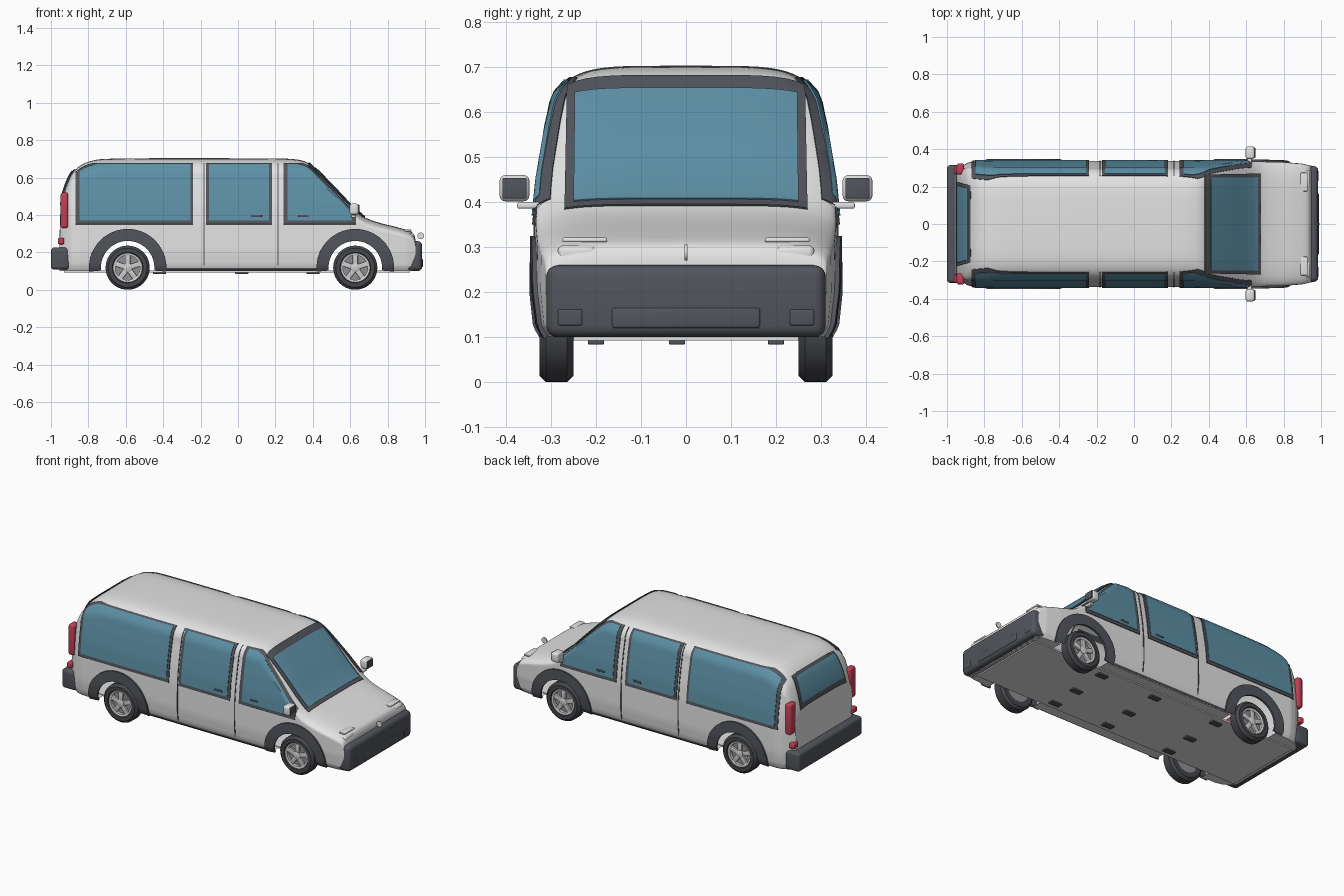
import bpy, bmesh, math
from mathutils import Vector

if "Cube" in bpy.data.objects:
    bpy.data.objects.remove(bpy.data.objects["Cube"])


def material(name, r, g, b):
    m = bpy.data.materials.new(name)
    m.use_nodes = True
    m.diffuse_color = (r, g, b, 1)
    m.node_tree.nodes["Principled BSDF"].inputs["Base Color"].default_value = (r, g, b, 1)
    return m


PAINT = material("silver paint", .77, .77, .77)
GLASS = material("blue glass", .11, .28, .38)
TRIM = material("dark trim", .083, .09, .105)
RUBBER = material("tyre rubber", .06, .063, .07)
ALLOY = material("wheel alloy", .62, .62, .62)
RIM = material("wheel shadow grey", .28, .28, .29)
RED = material("red lamp", .55, .05, .09)


def finish(ob, angle=35):
    """Apply modifiers, then smooth with sharp edges kept."""
    bpy.ops.object.select_all(action='DESELECT')
    ob.select_set(True)
    bpy.context.view_layer.objects.active = ob
    for m in list(ob.modifiers):
        bpy.ops.object.modifier_apply(modifier=m.name)
    bpy.ops.object.shade_smooth_by_angle(angle=math.radians(angle))
    return ob


def make(name, bm, mat):
    bmesh.ops.recalc_face_normals(bm, faces=bm.faces)
    me = bpy.data.meshes.new(name)
    bm.to_mesh(me)
    bm.free()
    me.materials.append(mat)
    ob = bpy.data.objects.new(name, me)
    bpy.context.collection.objects.link(ob)
    return ob


def grid_mesh(rows):
    bm = bmesh.new()
    vs = [[bm.verts.new(p) for p in row] for row in rows]
    for a, b in zip(vs, vs[1:]):
        for i in range(len(a) - 1):
            bm.faces.new((a[i], a[i + 1], b[i + 1], b[i]))
    return bm


def plate(name, rows, mat, thick=.004):
    ob = make(name, grid_mesh(rows), mat)
    mod = ob.modifiers.new("thickness", 'SOLIDIFY')
    mod.thickness, mod.offset = thick, 0
    return finish(ob)


def box(name, lo, hi, mat, bevel=.0, segs=3):
    bm = bmesh.new()
    bmesh.ops.create_cube(bm, size=1)
    for v in bm.verts:
        v.co = [(a + b) / 2 + c * abs(b - a) for a, b, c in zip(lo, hi, v.co)]
    ob = make(name, bm, mat)
    if bevel:
        mod = ob.modifiers.new("bevel", 'BEVEL')
        mod.width, mod.segments = bevel, segs
    return finish(ob)


def lathe(name, profile, centre, side, mat, n=40):
    rows = []
    for r, y in profile:
        ring = [2 * math.pi * i / n for i in range(n + 1)]
        rows.append([(centre[0] + r * math.cos(a), side * y, centre[1] + r * math.sin(a)) for a in ring])
    bm = grid_mesh(rows)
    bmesh.ops.remove_doubles(bm, verts=bm.verts, dist=1e-5)
    return finish(make(name, bm, mat))


def lerp(table, x):
    if x <= table[0][0]:
        return table[0][1]
    for (a, p), (b, q) in zip(table, table[1:]):
        if x <= b:
            return p + (q - p) * (x - a) / (b - a)
    return table[-1][1]


# Body shape: centre-line profile, side tumblehome, plan taper, edge radius
KEYS = [(-.955, .22), (-.952, .35), (-.945, .46), (-.915, .565), (-.87, .642), (-.78, .69),
        (-.6, .702), (0, .703), (.2, .702), (.3, .698), (.36, .685), (.4, .655), (.5, .555),
        (.6, .45), (.67, .392), (.75, .36), (.86, .332), (.925, .31), (.945, .285), (.95, .25)]
TUMBLE = [(.1, .315), (.125, .33), (.2, .338), (.35, .336), (.45, .326), (.55, .309), (.6, .298), (.66, .28)]
TAPER = [(-.96, .8), (-.94, .86), (-.915, .92), (-.89, .97), (-.85, 1), (.6, 1), (.8, .98), (.9, .955), (.95, .92)]
RADIUS = [(-.96, .05), (-.85, .1), (.3, .1), (.4, .045), (.95, .04)]
POWER = 5
WHEELS = {"rear": (-.59, .118), "front": (.627, .118)}


def spline(keys, n=8):
    k = [Vector(p) for p in keys]
    k = [k[0]] + k + [k[-1]]
    out = []
    for a, b, c, d in zip(k, k[1:], k[2:], k[3:]):
        for i in range(n):
            t = i / n
            out.append(.5 * (2 * b + (c - a) * t + (2 * a - 5 * b + 4 * c - d) * t * t
                             + (3 * b - a - 3 * c + d) * t ** 3))
    return [tuple(p) for p in out] + [keys[-1]]


PROFILE = spline(KEYS)


def height(x):
    return lerp(PROFILE, x)


def shoulder(x):
    r = lerp(RADIUS, x)
    z = height(x) - r
    return r, z, lerp(TAPER, x) * lerp(TUMBLE, z)


def side_y(x, z):
    r, zs, w = shoulder(x)
    if z <= zs:
        return lerp(TAPER, x) * lerp(TUMBLE, z)
    d = min((z - zs) / r, 1)
    return w * (1 - d * d) ** (1 / POWER)


def top_z(x, y):
    r, zs, w = shoulder(x)
    return zs + r * math.sqrt(max(0, 1 - min(1, abs(y) / w) ** POWER))


# Body shell, with extra stations around the wheel openings
stations = [p[0] for p in PROFILE]
stations += [cx + .0125 * i for cx, cz in WHEELS.values() for i in range(-16, 17)]
rows = []
for x in sorted(stations):
    r, zs, w = shoulder(x)
    half = [(side_y(x, .1 + (zs - .1) * i / 20), .1 + (zs - .1) * i / 20) for i in range(20)]
    for i in range(15):
        a = math.pi / 2 * i / 15
        half.append((w * math.cos(a) ** (2 / POWER), zs + r * math.sin(a)))
    rows.append([(x, -y, z) for y, z in half] + [(x, 0, height(x))] + [(x, y, z) for y, z in reversed(half)])
bm = grid_mesh([row + row[:1] for row in rows])
bmesh.ops.remove_doubles(bm, verts=bm.verts, dist=1e-5)
bmesh.ops.holes_fill(bm, edges=[e for e in bm.edges if e.is_boundary], sides=0)

# Wheel openings, their edges covered by the arch trim
opening = []
for f in bm.faces:
    c = f.calc_center_median()
    if any(math.hypot(c.x - cx, c.z - cz) < .166 for cx, cz in WHEELS.values()):
        opening.append(f)
bmesh.ops.delete(bm, geom=opening, context='FACES')
finish(make("body_shell", bm, PAINT))


def side_plate(name, s, x0, x1, z0, top, e, mat, n=28, m=12):
    """Plate that hugs the body side between z0 and top(x)."""
    rows = []
    for i in range(n + 1):
        x = x0 + (x1 - x0) * i / n
        zs = [z0 + (max(top(x), z0 + .002) - z0) * j / m for j in range(m + 1)]
        rows.append([(x, s * (side_y(x, z) + e), z) for z in zs])
    return plate(name, rows, mat)


def end_plate(name, x0, x1, y0, y1, push, mat):
    """Plate that hugs the sloping ends of the body."""
    xs = [x0] + [p[0] for p in PROFILE if x0 < p[0] < x1] + [x1]
    rows = []
    for x in xs:
        w = y0 + (y1 - y0) * (x - x0) / (x1 - x0)
        ys = [w * j / 12 for j in range(-12, 13)]
        rows.append([(x + push[0], y, top_z(x, y) + push[1]) for y in ys])
    return plate(name, rows, mat)


# Windscreen and rear window
end_plate("windscreen_frame", .375, .674, .264, .27, (.003, .004), TRIM)
end_plate("windscreen_glass", .408, .655, .247, .25, (.006, .006), GLASS)
end_plate("rear_window_frame", -.945, -.87, .225, .205, (-.004, .003), TRIM)
end_plate("rear_window_glass", -.939, -.882, .208, .19, (-.007, .005), GLASS)

WINDOWS = [("rear", -.868, -.24, -.848, -.255), ("middle", -.172, .182, -.155, .165),
           ("front", .243, .63, .265, .61)]
for s, tag in ((-1, "near"), (1, "far")):
    # Side windows, door seams, sill and handles
    for name, f0, f1, g0, g1 in WINDOWS:
        side_plate(f"{tag}_{name}_window_frame", s, f0, f1, .35, lambda x: min(.677, height(x) - .015), .004, TRIM)
        side_plate(f"{tag}_{name}_window_glass", s, g0, g1, .37, lambda x: min(.671, height(x) - .025), .007, GLASS)
    for i, x in enumerate((-.182, .213)):
        side_plate(f"{tag}_door_seam_{i}", s, x - .003, x + .003, .13, lambda x: .675, .001, TRIM, 1, 24)
    side_plate(tag + "_sill", s, -.4, .44, .101, lambda x: .112, .003, TRIM, 10, 2)
    for i, x in enumerate((.1, .35)):
        y = side_y(x, .395)
        box(f"{tag}_door_handle_{i}", (x - .028, s * y, .388), (x + .028, s * (y + .012), .4), TRIM, .003)

    # Mirror
    box(tag + "_mirror_stalk", (.605, s * .315, .386), (.63, s * .375, .4), PAINT, .004)
    box(tag + "_mirror_shell", (.597, s * .348, .402), (.645, s * .414, .46), PAINT, .012)
    box(tag + "_mirror_face", (.64, s * .354, .408), (.649, s * .408, .454), TRIM, .003)

    # Lamps
    box(tag + "_tail_lamp", (-.948, s * .264, .33), (-.908, s * .324, .52), RED, .012)
    box(tag + "_reflector", (-.963, s * .265, .243), (-.93, s * .314, .277), RED, .007)
    box(tag + "_headlamp", (.885, s * .2, .268), (.942, s * .285, .304), PAINT, .012)
    box(tag + "_headlamp_brow", (.89, s * .175, .311), (.928, s * .275, .321), PAINT, .004)
    box(tag + "_fog_lamp", (.97, s * .23, .126), (.987, s * .285, .162), TRIM, .004)

    for end, (cx, cz) in WHEELS.items():
        # Wheel arch trim
        rows = []
        for i in range(41):
            a = math.radians(-5 + 190 * i / 40)
            row = []
            for j in range(6):
                r = .143 + .064 * j / 5
                x, z = cx + r * math.cos(a), max(.1, cz + r * math.sin(a))
                row.append((x, s * (side_y(x, z) + .004), z))
            rows.append(row)
        plate(f"{tag}_{end}_arch_trim", rows, TRIM, .012)

        # Wheel
        label = f"{tag}_{end}_"
        lathe(label + "tyre", [(.074, .25), (.104, .25), (.118, .264), (.118, .311), (.104, .325),
                               (.082, .325), (.076, .312)], (cx, cz), s, RUBBER)
        lathe(label + "rim", [(0, .255), (.076, .255), (.076, .3), (0, .3)], (cx, cz), s, RIM)
        lathe(label + "rim_lip", [(.066, .3), (.066, .317), (.078, .32), (.08, .3)], (cx, cz), s, ALLOY)
        lathe(label + "hub_cap", [(.024, .3), (.024, .318), (.016, .322), (0, .322)], (cx, cz), s, ALLOY, 20)
        for k in range(5):
            a = math.pi / 2 + k * math.tau / 5
            spoke = box(f"{label}spoke_{k}", (0, -.007, -.014), (.07, .007, .014), ALLOY, .003, 2)
            spoke.location = (cx, s * .309, cz)
            spoke.rotation_euler = (0, -a, 0)

# Bumpers, grille and nose badge disc
box("front_bumper", (.885, -.31, .1), (.985, .31, .26), TRIM, .025, 4)
box("lower_grille", (.97, -.165, .12), (.988, .165, .166), TRIM, .006)
box("rear_bumper", (-1, -.315, .108), (-.9, .315, .226), TRIM, .018, 4)
lathe("nose_disc", [(0, -.003), (.018, -.003), (.018, .003), (0, .003)], (.977, .288), 1, PAINT, 20)

# Underbody with mounting pads
box("floor_pan", (-.93, -.25, .093), (.92, .25, .104), PAINT)
for i, x in enumerate((-.42, .02, .4)):
    for j, y in enumerate((-.2, -.02, .2)):
        box(f"floor_pad_{i}_{j}", (x - .035, y - .018, .084), (x + .035, y + .018, .095), TRIM, .003)
